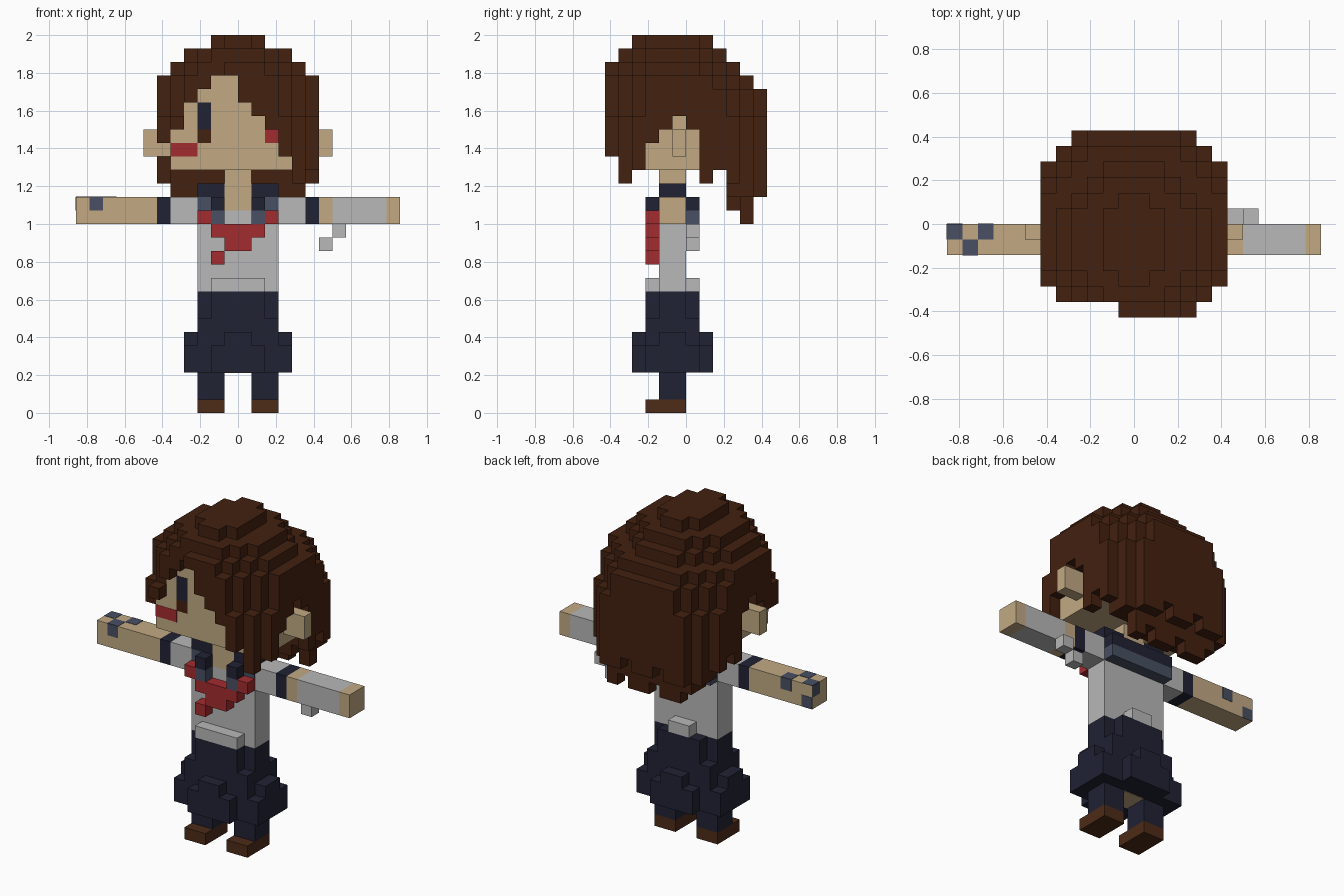
import bpy, bmesh
from mathutils import Vector

if "Cube" in bpy.data.objects:
    bpy.data.objects.remove(bpy.data.objects["Cube"])

U = 1 / 14  # size of one cube; the figure is 28 cubes tall


def material(name, rgb):
    m = bpy.data.materials.new(name)
    m.diffuse_color = (*rgb, 1)
    m.use_nodes = True
    m.node_tree.nodes["Principled BSDF"].inputs["Base Color"].default_value = m.diffuse_color
    return m


HAIR = material("dark brown", (0.056, 0.015, 0.005))
SHOE = material("shoe brown", (0.075, 0.025, 0.009))
SKIN = material("tan skin", (0.54, 0.40, 0.23))
WHITE = material("light grey cloth", (0.48, 0.48, 0.48))
NAVY = material("navy", (0.015, 0.016, 0.034))
SLATE = material("slate blue", (0.065, 0.08, 0.125))
RED = material("red", (0.37, 0.025, 0.028))

SIDES = [(axis, s) for axis in range(3) for s in (-1, 1)]


def block(x0, x1, y0, y1, z0, z1):
    return {(x, y, z) for x in range(x0, x1) for y in range(y0, y1) for z in range(z0, z1)}


def mirror(cells):
    return cells | {(-1 - x, y, z) for x, y, z in cells}


def finish(name, bm, mat):
    mesh = bpy.data.meshes.new(name)
    bm.to_mesh(mesh)
    bm.free()
    mesh.materials.append(mat)
    bpy.context.collection.objects.link(bpy.data.objects.new(name, mesh))


def build(name, mat, cells):
    """Skin a set of unit cubes, keeping only the outer faces."""
    bm = bmesh.new()
    for c in cells:
        centre = Vector(c) + Vector((0.5, 0.5, 0.5))
        for axis, s in SIDES:
            n = list(c)
            n[axis] += s
            if tuple(n) in cells:
                continue
            a, b = (axis + 1) % 3, (axis + 2) % 3
            quad = []
            for da, db in ((-1, -1), (1, -1), (1, 1), (-1, 1)):
                p = centre.copy()
                p[axis] += s / 2
                p[a] += da / 2
                p[b] += db / 2
                quad.append(bm.verts.new(p * U))
            bm.faces.new(quad if s > 0 else quad[::-1])
    bmesh.ops.remove_doubles(bm, verts=bm.verts, dist=1e-4)
    finish(name, bm, mat)


def plate(name, mat, x0, x1, y0, y1, z0, z1):
    """Thin painted patch; a flat axis is given as two equal numbers."""
    lo, hi = Vector((x0, y0, z0)) * U, Vector((x1, y1, z1)) * U
    for i in range(3):
        if lo[i] == hi[i]:
            lo[i] -= 0.002
            hi[i] += 0.002
    bm = bmesh.new()
    bmesh.ops.create_cube(bm, size=1)
    for v in bm.verts:
        v.co = Vector([(lo[i] + hi[i]) / 2 + v.co[i] * (hi[i] - lo[i]) for i in range(3)])
    finish(name, bm, mat)


# Shoes and legs
build("shoes", SHOE, mirror(block(1, 3, -3, 0, 0, 1)))
build("legs", NAVY, mirror(block(1, 3, -2, 0, 1, 3)))
plate("inner_thigh", SKIN, -1, 1, -2, 0, 3, 3)

# Puffy shorts: core, fuller front and back, and a stepped puff on each side
shorts = block(-3, 3, -2, 0, 3, 9) | block(-2, 2, -3, 1, 3, 9) | block(-3, 3, -3, 1, 3, 7)
shorts |= block(-2, 2, -4, 2, 3, 5) | block(-1, 1, -4, 2, 3, 6)
shorts |= block(-4, 4, -3, 1, 3, 5) | block(-4, 4, -2, 0, 3, 6)
build("shorts", NAVY, shorts)

# Shirt with loose hem
shirt = block(-3, 3, -2, 0, 9, 15) | mirror(block(1, 3, -2, 0, 15, 16))
build("shirt", WHITE, shirt | block(-2, 2, -3, -2, 9, 10) | block(-1, 1, 0, 1, 9, 10))

# Arms, built as coloured lengths along x
for name, mat, x0, x1 in (
    ("bare_arm", SKIN, -12, -6), ("cuff_a", NAVY, -6, -5), ("sleeve_a", WHITE, -5, -3),
    ("sleeve_b", WHITE, 3, 5), ("cuff_b", NAVY, 5, 6), ("elbow", SKIN, 6, 7),
    ("bandage", WHITE, 7, 11), ("hand", SKIN, 11, 12),
):
    build(name, mat, block(x0, x1, -2, 0, 14, 16))
build("bandage_tail", WHITE, block(7, 8, 0, 1, 13, 14) | block(6, 7, 0, 1, 12, 13))

# Painted marks on the bare arm
for i, p in enumerate((
    (-11, -10, -2, -2, 15, 16), (-12, -11, -1, 0, 16, 16), (-11, -10, -2, -1, 16, 16),
    (-10, -9, -1, 0, 16, 16), (-10, -9, 0, 0, 15, 16), (-12, -11, 0, 0, 14, 15),
    (-12, -12, -1, 0, 15, 16),
)):
    plate(f"arm_mark_{i}", SLATE, *p)

# Sailor collar and scarf
build("collar", NAVY, mirror(block(1, 3, -2, 0, 16, 17) | block(1, 2, -3, -2, 15, 16)
                             | block(0, 3, 0, 1, 15, 16)))
build("collar_trim", SLATE, mirror(block(1, 2, -3, -2, 14, 15) | block(0, 3, 0, 1, 14, 15)))
for x in (-3, 2):
    plate("collar_patch", SLATE, x, x + 1, -2, -2, 15, 16)
scarf = mirror(block(2, 3, -3, -2, 14, 15)) | block(-2, 2, -3, -2, 13, 14)
build("scarf", RED, scarf | block(-1, 1, -3, -2, 12, 13) | block(-2, -1, -3, -2, 11, 12))

# Head, neck and ears
head = block(-5, 5, -4, 3, 18, 22) | block(-4, 4, -4, 3, 22, 24) | block(-3, 3, -4, 3, 24, 25)
build("head", SKIN, head)
build("neck", SKIN, block(-1, 1, -2, 0, 15, 18))
build("ears", SKIN, mirror(block(5, 7, -1, 0, 19, 21)))

# Face details
plate("eye", NAVY, -3, -2, -4, -4, 21, 23)
plate("eye_base", HAIR, -3, -2, -4, -4, 20, 21)
plate("other_eye", RED, 2, 3, -4, -4, 20, 21)
plate("mouth", RED, -5, -3, -4, -4, 19, 20)

# Hair: rounded layers (half width, front, back, corner cut) with a ragged lower edge
CROWN = {27: (2, -4, 2, 1.5), 26: (4, -5, 3, 2.5), 25: (5, -6, 4, 3.5), 24: (6, -6, 5, 4.0),
         23: (6, -6, 6, 3.5), 22: (6, -6, 6, 3.5)}
FRINGE = dict(zip(range(-6, 6), (20, 21, 23, 24, 25, 25, 23, 22, 21, 19, 17, 17)))
SIDE = dict(zip(range(-4, 3), (18, 20, 21, 22, 21, 17, 18)))
BACK = {3: 15, 4: 14, 5: 16}


def hair_bottom(x, y):
    if y <= -5:
        return FRINGE[x]
    if y <= 2:
        if x == -6 and y == -4:
            return 20
        return SIDE[y] if x in (-6, 5) else 18
    edge = abs(x + 0.5)
    if edge > 5:
        return 17
    if edge > 4:
        return 16
    return BACK[y] + (1 if (x + y) % 3 == 0 else 0)


hair = set()
for z in range(14, 28):
    half, front, back, cut = CROWN.get(z, (6, -6, 6, 2.5))
    mid, depth = (front + back) / 2, (back - front) / 2
    for x in range(-half, half):
        for y in range(front, back):
            inside = abs(x + 0.5) + abs(y + 0.5 - mid) < half + depth - cut + 0.01
            swept = y == -6 and not -1 <= x < 4
            if inside and not swept and z >= hair_bottom(x, y):
                hair.add((x, y, z))
build("hair", HAIR, hair - head)
